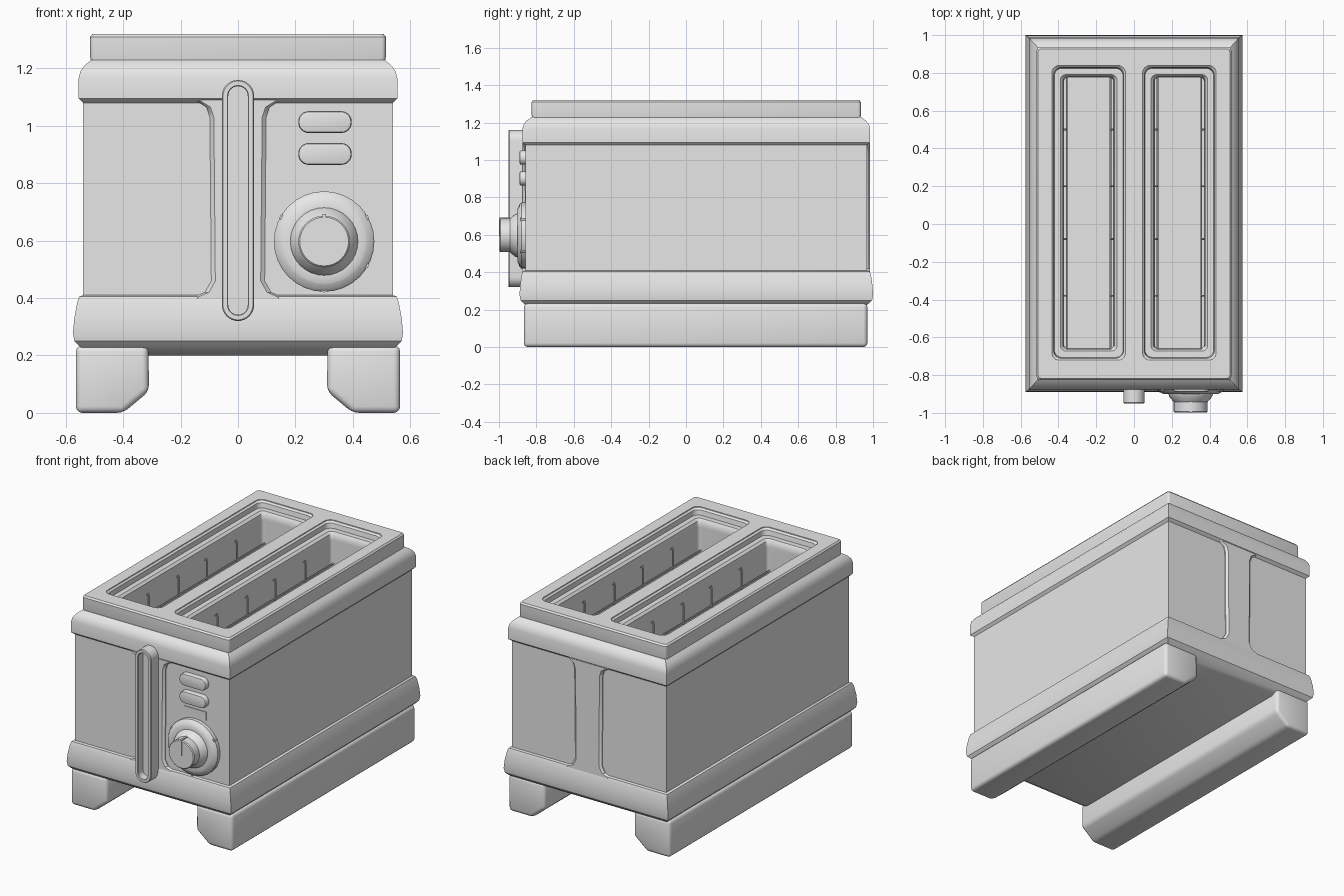
import bpy, bmesh
from math import sin, cos, pi, radians

cube = bpy.data.objects.get("Cube")
if cube:
    bpy.data.objects.remove(cube, do_unlink=True)

grey = bpy.data.materials.new("light_grey")
grey.use_nodes = True
grey.diffuse_color = (0.8, 0.8, 0.8, 1)
grey.node_tree.nodes["Principled BSDF"].inputs["Base Color"].default_value = (0.8, 0.8, 0.8, 1)

MID_Y = 0.055   # middle of the housing, front to back


def activate(obj):
    bpy.ops.object.select_all(action='DESELECT')
    obj.select_set(True)
    bpy.context.view_layer.objects.active = obj


def smooth(obj):
    activate(obj)
    bpy.ops.object.shade_smooth_by_angle(angle=radians(35))


def rounded(cx, cy, hx, hy, r=0.0, n=6):
    """Rounded rectangle outline; r = 0 gives four plain corners."""
    if r == 0:
        return [(cx + hx, cy + hy), (cx - hx, cy + hy), (cx - hx, cy - hy), (cx + hx, cy - hy)]
    pts = []
    for q, (sx, sy) in enumerate([(1, 1), (-1, 1), (-1, -1), (1, -1)]):
        for i in range(n + 1):
            a = (q + i / n) * pi / 2
            pts.append((cx + sx * (hx - r) + r * cos(a), cy + sy * (hy - r) + r * sin(a)))
    return pts


def circle(cx, cy, r, n=32):
    return [(cx + r * cos(2 * pi * i / n), cy + r * sin(2 * pi * i / n)) for i in range(n)]


def loft(name, rings, axis='z', bevel=0.0):
    """Skin matching outlines stacked along an axis and cap both ends."""
    bm = bmesh.new()
    loops = []
    for outline, h in rings:
        loops.append([bm.verts.new((u, v, h) if axis == 'z' else (u, h, v)) for u, v in outline])
    for a, b in zip(loops, loops[1:]):
        for i in range(len(a)):
            j = (i + 1) % len(a)
            bm.faces.new((a[i], a[j], b[j], b[i]))
    bm.faces.new(loops[0])
    bm.faces.new(loops[-1])
    if bevel:
        bmesh.ops.bevel(bm, geom=bm.edges[:], offset=bevel, segments=3, profile=0.5, affect='EDGES')
    bmesh.ops.remove_doubles(bm, verts=bm.verts, dist=0.00001)
    bmesh.ops.recalc_face_normals(bm, faces=bm.faces)
    mesh = bpy.data.meshes.new(name)
    bm.to_mesh(mesh)
    bm.free()
    mesh.materials.append(grey)
    obj = bpy.data.objects.new(name, mesh)
    bpy.context.collection.objects.link(obj)
    smooth(obj)
    return obj


def wire(name, paths, radius=0.005):
    """Thin round wires along several paths."""
    curve = bpy.data.curves.new(name, 'CURVE')
    curve.dimensions = '3D'
    curve.bevel_depth = radius
    curve.bevel_resolution = 1
    curve.use_fill_caps = True
    for path in paths:
        spline = curve.splines.new('POLY')
        spline.points.add(len(path) - 1)
        for p, co in zip(spline.points, path):
            p.co = (*co, 1)
    curve.materials.append(grey)
    obj = bpy.data.objects.new(name, curve)
    bpy.context.collection.objects.link(obj)
    activate(obj)
    bpy.ops.object.convert(target='MESH')
    smooth(bpy.context.object)


# Housing: underside, lower band, walls, upper band
profile = [(0.50, 0.87, 0.20), (0.55, 0.92, 0.23), (0.57, 0.94, 0.25), (0.575, 0.945, 0.28),
           (0.57, 0.942, 0.33), (0.56, 0.934, 0.385), (0.553, 0.926, 0.405), (0.54, 0.912, 0.41),
           (0.54, 0.912, 1.08), (0.555, 0.93, 1.095), (0.555, 0.93, 1.165), (0.549, 0.923, 1.19),
           (0.535, 0.908, 1.21), (0.51, 0.88, 1.23)]
housing = loft("housing", [(rounded(0, MID_Y, x, y), z) for x, y, z in profile])

# Top frame with softened edges
frame_rings = [(0.507, 1.20), (0.515, 1.24), (0.515, 1.31), (0.507, 1.32)]
frame = loft("top_frame", [(rounded(0, MID_Y, x, x + 0.365, 0.015, 3), z) for x, z in frame_rings])

# Stepped bread slots cut through frame and housing
slot = [(0.197, 0.782, 1.35, 0.045), (0.195, 0.78, 1.315, 0.04), (0.185, 0.77, 1.305, 0.04),
        (0.182, 0.765, 1.275, 0.04), (0.15, 0.732, 1.275, 0.03), (0.136, 0.722, 1.262, 0.02),
        (0.132, 0.718, 1.235, 0.02), (0.13, 0.716, 0.35, 0.02)]
for sx in (-1, 1):
    cutter = loft("slot_cutter", [(rounded(sx * 0.24, MID_Y + 0.004, x, y, r), z) for x, y, z, r in slot])
    cutter.hide_render = True
    for part in (housing, frame):
        mod = part.modifiers.new("slot", 'BOOLEAN')
        mod.operation = 'DIFFERENCE'
        mod.solver = 'EXACT'
        mod.object = cutter
        activate(part)
        bpy.ops.object.modifier_apply(modifier=mod.name)
    bpy.data.objects.remove(cutter, do_unlink=True)
smooth(housing)
smooth(frame)

# Bread guide wires on both walls of each slot
for sx, side in ((-1, "right"), (1, "left")):
    paths = []
    for wall in (-1, 1):
        xw = sx * 0.24 + wall * 0.132
        xi = xw - wall * 0.016
        for y in (-0.38, -0.08, 0.2, 0.5):
            paths.append([(xw, y, 1.19), (xw - wall * 0.01, y, 1.2), (xi, y, 1.19),
                          (xi, y, 0.45), (xw, y, 0.44)])
        for z in (1.08, 0.6):
            paths.append([(xi, MID_Y - 0.713, z), (xi, MID_Y + 0.72, z)])
    wire(side + "_bread_guides", paths)

# Long feet with a chamfered inner lower edge
foot = [(0.312, 0.235), (0.31, 0.075), (0.40, 0.0), (0.565, 0.0), (0.565, 0.235)]
for sx, side in ((-1, "right"), (1, "left")):
    outline = [(sx * x, z) for x, z in foot]
    loft(side + "_foot", [(outline, MID_Y - 0.922), (outline, MID_Y + 0.915)], 'y', bevel=0.022)

# Centre pillars between the recessed end panels
half = [(0.17, 0.385), (0.15, 0.405), (0.115, 0.42), (0.093, 0.46), (0.098, 1.03), (0.11, 1.065), (0.15, 1.09)]


def pillar_outline(inset):
    right = [(x - inset, z) for x, z in half]
    return right + [(-x, z) for x, z in reversed(right)]


for name, y0, out in (("front_pillar", MID_Y - 0.905, -1), ("back_pillar", MID_Y + 0.905, 1)):
    loft(name, [(pillar_outline(0), y0), (pillar_outline(0), y0 + out * 0.012),
                (pillar_outline(0.014), y0 + out * 0.024)], 'y')

# Lever track with a sunken groove
track = [(0.056, -0.86), (0.056, -0.945), (0.052, -0.95), (0.037, -0.95), (0.034, -0.946), (0.034, -0.90)]
loft("lever_track", [(rounded(0, 0.74, w, w + 0.364, w, 8), y) for w, y in track], 'y')

# Push buttons
for name, z in (("upper_button", 1.013), ("lower_button", 0.902)):
    loft(name, [(rounded(0.303, z, 0.093 - d, 0.038 - d, 0.036 - d), y)
                for d, y in ((0, -0.85), (0, -0.882), (0.003, -0.888), (0.009, -0.89))], 'y')

# Small display plate
plate = rounded(0.3, 0.807, 0.08, 0.027)
loft("display_plate", [(plate, -0.854), (plate, -0.861)], 'y')

# Dial plate, collar and knob turned about one axis
dial = [(0.175, -0.85), (0.175, -0.88), (0.168, -0.889), (0.15, -0.897), (0.145, -0.9), (0.118, -0.9),
        (0.113, -0.915), (0.09, -0.942), (0.09, -0.992), (0.085, -0.997)]
loft("browning_dial", [(circle(0.3, 0.597, r), y) for r, y in dial], 'y')

# Notches round the dial plate and the pointer on the knob
for i in range(4):
    a = radians(30 + 120 * i) if i < 3 else radians(-30)
    tab = circle(0.3 + 0.166 * cos(a), 0.597 + 0.166 * sin(a), 0.012, 8)
    loft("dial_tab", [(tab, -0.85), (tab, -0.886)], 'y')
pointer = rounded(0.3, 0.642, 0.006, 0.05)
loft("knob_pointer", [(pointer, -0.94), (pointer, -1.0)], 'y')
